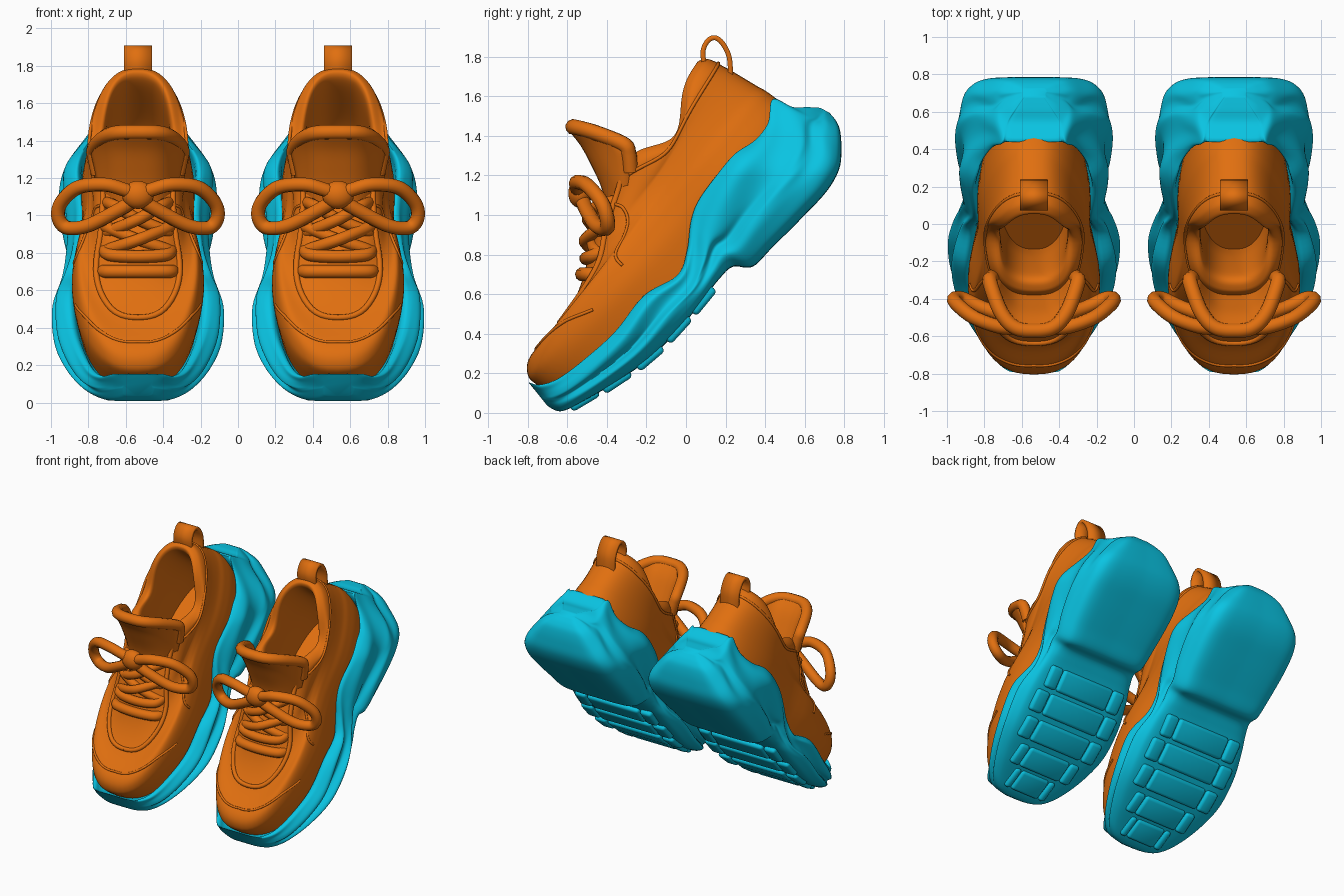
import bpy, bmesh, math
from mathutils import Matrix, Vector

if "Cube" in bpy.data.objects:
    bpy.data.objects.remove(bpy.data.objects["Cube"])

C = math.sqrt(0.5)


def material(name, rgb):
    m = bpy.data.materials.new(name)
    m.diffuse_color = (*rgb, 1)
    m.use_nodes = True
    m.node_tree.nodes["Principled BSDF"].inputs["Base Color"].default_value = m.diffuse_color
    return m


ORANGE = material("orange", (0.75, 0.16, 0.005))
TEAL = material("teal", (0.003, 0.55, 0.76))


def world(x, s, h):
    """Shoe frame (across, along sole, off sole) to world: shoe stands on its toe at 45 degrees."""
    return Vector((x, (s - h) * C, (s + h) * C))


def spline(rows, u):
    """Catmull-Rom through rows of numbers."""
    n = len(rows)
    i = max(0, min(int(u), n - 2))
    f = u - i
    p = [rows[max(0, min(n - 1, i + k))] for k in (-1, 0, 1, 2)]
    return [0.5 * (2 * b + (c - a) * f + (2 * a - 5 * b + 4 * c - d) * f * f
                   + (3 * b - a - 3 * c + d) * f ** 3) for a, b, c, d in zip(*p)]


def sample(rows, n):
    return [spline(rows, (len(rows) - 1) * i / n) for i in range(n + 1)]


def pair(name, data, mat, solid=0):
    """Place the same part on both shoes."""
    data.materials.append(mat)
    for side, x in (("left", -0.535), ("right", 0.535)):
        ob = bpy.data.objects.new(f"{side}_{name}", data)
        ob.location.x = x
        bpy.context.collection.objects.link(ob)
        if solid:
            m = ob.modifiers.new("thickness", "SOLIDIFY")
            m.thickness, m.offset = solid, 0


def finish(name, bm, mat, solid=0):
    bmesh.ops.recalc_face_normals(bm, faces=bm.faces)
    for f in bm.faces:
        f.smooth = True
    for e in bm.edges:
        if len(e.link_faces) == 2 and e.calc_face_angle(0) > 0.9:
            e.smooth = False
    me = bpy.data.meshes.new(name)
    bm.to_mesh(me)
    bm.free()
    pair(name, me, mat, solid)


def loft(name, rings, mat, closed=True, solid=0):
    bm = bmesh.new()
    vs = [[bm.verts.new(p) for p in r] for r in rings]
    n = len(vs[0])
    for a, b in zip(vs, vs[1:]):
        for j in range(n if closed else n - 1):
            k = (j + 1) % n
            bm.faces.new((a[j], a[k], b[k], b[j]))
    if closed:
        bm.faces.new(vs[0])
        bm.faces.new(vs[-1])
    finish(name, bm, mat, solid)


def tube(name, pts, r, mat, n=40):
    cu = bpy.data.curves.new(name, "CURVE")
    cu.dimensions = "3D"
    cu.bevel_depth, cu.bevel_resolution, cu.use_fill_caps = r, 3, True
    sp = cu.splines.new("POLY")
    path = sample([tuple(p) for p in pts], n)
    sp.points.add(len(path) - 1)
    for q, p in zip(sp.points, path):
        q.co = (*p, 1)
    pair(name, cu, mat)


def mirrored_tubes(name, fn, path, r, mat):
    for sx, tag in ((1, "a"), (-1, "b")):
        pts = [fn(*q) for q in sample(path, 30)]
        tube(f"{name}_{tag}", [(p[0] * sx, p[1], p[2]) for p in pts], r, mat, 30)


# Sole stations: bottom (s, h), top (s, h), half width, dip under the foot
SOLE = [(-.47, .52, -.455, .66, .08, 0), (-.455, .47, -.45, .665, .15, 0), (-.42, .44, -.42, .62, .225, .5),
        (-.33, .41, -.33, .575, .30, 1), (-.16, .365, -.16, .55, .375, 1), (.06, .325, .04, .54, .43, 1),
        (.30, .325, .27, .565, .445, 1), (.48, .345, .46, .52, .415, 1), (.60, .36, .58, .57, .385, 1),
        (.69, .355, .70, .66, .37, 1), (.76, .285, .80, .705, .375, 1), (.90, .283, .95, .73, .395, 1),
        (1.13, .283, 1.10, .742, .41, 1), (1.30, .29, 1.22, .72, .40, 1), (1.42, .325, 1.33, .74, .37, .5),
        (1.50, .39, 1.43, .81, .325, 0), (1.56, .46, 1.475, .71, .27, 0), (1.58, .51, 1.525, .66, .19, 0),
        (1.585, .56, 1.57, .61, .10, 0)]
# Sole half profile: width factor, height factor, dip factor
PROFILE = [(0, 0, 0), (.45, 0, 0), (.75, .02, 0), (.91, .09, 0), (1, .24, 0), (.99, .37, 0), (.95, .46, 0),
           (.97, .56, 0), (.97, .75, 0), (.94, .9, 0), (.87, 1, 0), (.78, .98, 0), (.62, 1, .4), (0, 1, .5)]


def sole_point(k, v):
    sb, hb, st, ht, w, d = spline(SOLE, k)
    fx, fh, fd = spline(PROFILE, v)
    f = fh - fd * d
    p = world(fx * w, sb + (st - sb) * f, hb + (ht - hb) * f)
    # diagonal sculpted waves on the sides, and a heel that rounds in towards its top
    if 3 < v < 10:
        p.x += .022 * w / .4 * math.sin(math.pi * (v - 3) / 7) * math.sin(1.6 * v - 1.1 * k)
    t = max(0, min(1, (p.z - 1.2) / .4))
    p.x *= 1 - .4 * t * t * (3 - 2 * t)
    return p


rings = []
for i in range(109):
    half = [sole_point(i / 6, 13 * j / 65) for j in range(66)]
    rings.append(half + [Vector((-p.x, p.y, p.z)) for p in half[-2:0:-1]])
loft("sole", rings, TEAL)

# Tread blocks: centre s, bottom h, half width, pitch
for i, (s, h, w, a) in enumerate([(-.31, .385, .17, -.25), (-.13, .335, .25, -.2), (.07, .302, .32, -.08),
                                  (.27, .302, .34, .05), (.46, .315, .31, .1)]):
    for part, x, hw in (("middle", 0, w * .72), ("left", -w * .91, w * .16), ("right", w * .91, w * .16)):
        bm = bmesh.new()
        bmesh.ops.create_cube(bm, size=1)
        bmesh.ops.scale(bm, vec=(hw * 2, .165, .1), verts=bm.verts)
        bmesh.ops.bevel(bm, geom=bm.edges[:], offset=.022, segments=3, affect="EDGES", profile=.5)
        bm.transform(Matrix.Rotation(math.pi / 4, 4, "X") @ Matrix.Translation((x, s, h + .05))
                     @ Matrix.Rotation(a, 4, "X"))
        finish(f"tread_{i}_{part}", bm, TEAL)

# Upper rings from base over the collar and inside: front (s, h), back (s, h), front/back half width, sag
UPPER = [(-.40, .50, 1.42, .45, .37, .30, 0), (-.43, .62, 1.45, .70, .395, .33, 0),
         (-.43, .70, 1.44, .84, .385, .32, 0), (-.35, .76, 1.42, .92, .365, .30, 0),
         (-.14, .77, 1.40, 1.0, .335, .285, 0), (.05, .82, 1.385, 1.06, .31, .275, .01),
         (.25, .93, 1.37, 1.11, .295, .265, .04), (.45, 1.03, 1.36, 1.15, .28, .25, .08),
         (.56, 1.10, 1.335, 1.195, .265, .22, .13), (.62, 1.115, 1.285, 1.21, .22, .175, .13),
         (.66, 1.05, 1.27, 1.12, .195, .165, .10), (.55, .80, 1.31, .80, .20, .19, 0),
         (.45, .64, 1.29, .63, .19, .18, 0)]


def upper_point(k, t):
    fs, fh, ks, kh, wf, wb, sag = spline(UPPER, k)
    b, sn = (1 - math.cos(t)) / 2, math.sin(t)
    x = math.copysign(abs(sn) ** .8, sn) * (wf + (wb - wf) * b)
    s = fs + (ks - fs) * b
    x *= 1 - .15 * max(0, min(1, (7.5 - k) / 2)) * math.exp(-((s - .65) / .28) ** 2)
    return world(x, s, fh + (kh - fh) * b - sag * math.exp(-((b - .5) / .23) ** 2))


loft("upper", [[upper_point(i / 6, math.tau * j / 72) for j in range(72)] for i in range(73)], ORANGE)

# Raised seams and panel edges on the upper
for name, path, r in (
        ("eyestay", [(7.6, .75), (7, .7), (6, .7), (5, .75), (4.4, .65), (4.1, .35), (4.05, 0)], .016),
        ("toe_seam", [(1.6, 1.05), (2.6, .8), (3.1, .45), (3.25, 0)], .008),
        ("side_seam", [(2, 1.35), (3.5, 1.3), (5, 1.2), (6, 1.0), (6.6, .7)], .008),
        ("collar_seam", [(7.3, .8), (7, 1.3), (6.5, 1.8), (6.3, 2.3), (6.6, math.pi)], .009)):
    mirrored_tubes(name, upper_point, path, r, ORANGE)

# Tongue: centre line y, z, half width, wrap back, drop
TONGUE = [(-.57, 1.445, .235, .25, .08), (-.51, 1.37, .23, .22, .06), (-.46, 1.28, .215, .18, .04),
          (-.40, 1.15, .19, .12, .02), (-.36, 1.0, .15, .08, 0)]


def tongue_point(v, u):
    y, z, w, wrap, drop = spline(TONGUE, v)
    return Vector((w * u, y + wrap * abs(u) ** 3.2, z - drop * u ** 4))


loft("tongue", [[tongue_point(i / 5, j / 10 - 1) for j in range(21)] for i in range(21)], ORANGE, False, .06)
edge = [(2.2, -1), (1, -1), (.2, -1)] + [(0, u / 5) for u in range(-4, 5)] + [(.2, 1), (1, 1), (2.2, 1)]
tube("tongue_rim", [tongue_point(*q) for q in edge], .04, ORANGE, 60)

# Lace rows and crossings
tube("lace_row", [(-.19, -.43, .70), (-.16, -.50, .70), (0, -.525, .70), (.16, -.50, .70), (.19, -.43, .70)],
     .036, ORANGE)
tube("lace_row_upper", [(-.18, -.40, .82), (-.15, -.48, .79), (0, -.505, .78), (.15, -.48, .79), (.18, -.40, .82)],
     .034, ORANGE)
for sx, tag in ((1, "a"), (-1, "b")):
    lift = .02 * sx
    tube(f"lace_cross_low_{tag}", [(-.19 * sx, -.38, .80), (-.15 * sx, -.45, .82), (0, -.49 - lift, .87),
                                   (.15 * sx, -.43, .93), (.19 * sx, -.36, .95)], .032, ORANGE)
    tube(f"lace_cross_high_{tag}", [(-.18 * sx, -.36, .90), (-.14 * sx, -.43, .92), (0, -.475 - lift, .98),
                                    (.12 * sx, -.44, 1.05), (.17 * sx, -.34, 1.07)], .032, ORANGE)
    # Bow loops
    tube(f"bow_loop_{tag}", [(x * sx, y, z) for x, y, z in (
        (0, -.53, 1.11), (.08, -.55, 1.14), (.18, -.55, 1.165), (.32, -.50, 1.15), (.41, -.43, 1.07),
        (.425, -.40, .99), (.38, -.40, .935), (.27, -.45, .945), (.12, -.50, 1.02), (0, -.53, 1.09))],
        .038, ORANGE, 60)

# Bow knot
bm = bmesh.new()
bmesh.ops.create_uvsphere(bm, u_segments=24, v_segments=14, radius=1)
bm.transform(Matrix.Translation((0, -.535, 1.11)) @ Matrix.Diagonal((.085, .06, .075, 1)))
finish("bow_knot", bm, ORANGE)

# Heel pull tab
tab = sample([(.10, 1.73), (.085, 1.82), (.11, 1.88), (.15, 1.895), (.19, 1.86), (.22, 1.79), (.225, 1.68)], 30)
loft("pull_tab", [[Vector((x, y, z)) for x in (-.075, .075)] for y, z in tab], ORANGE, False, .025)
